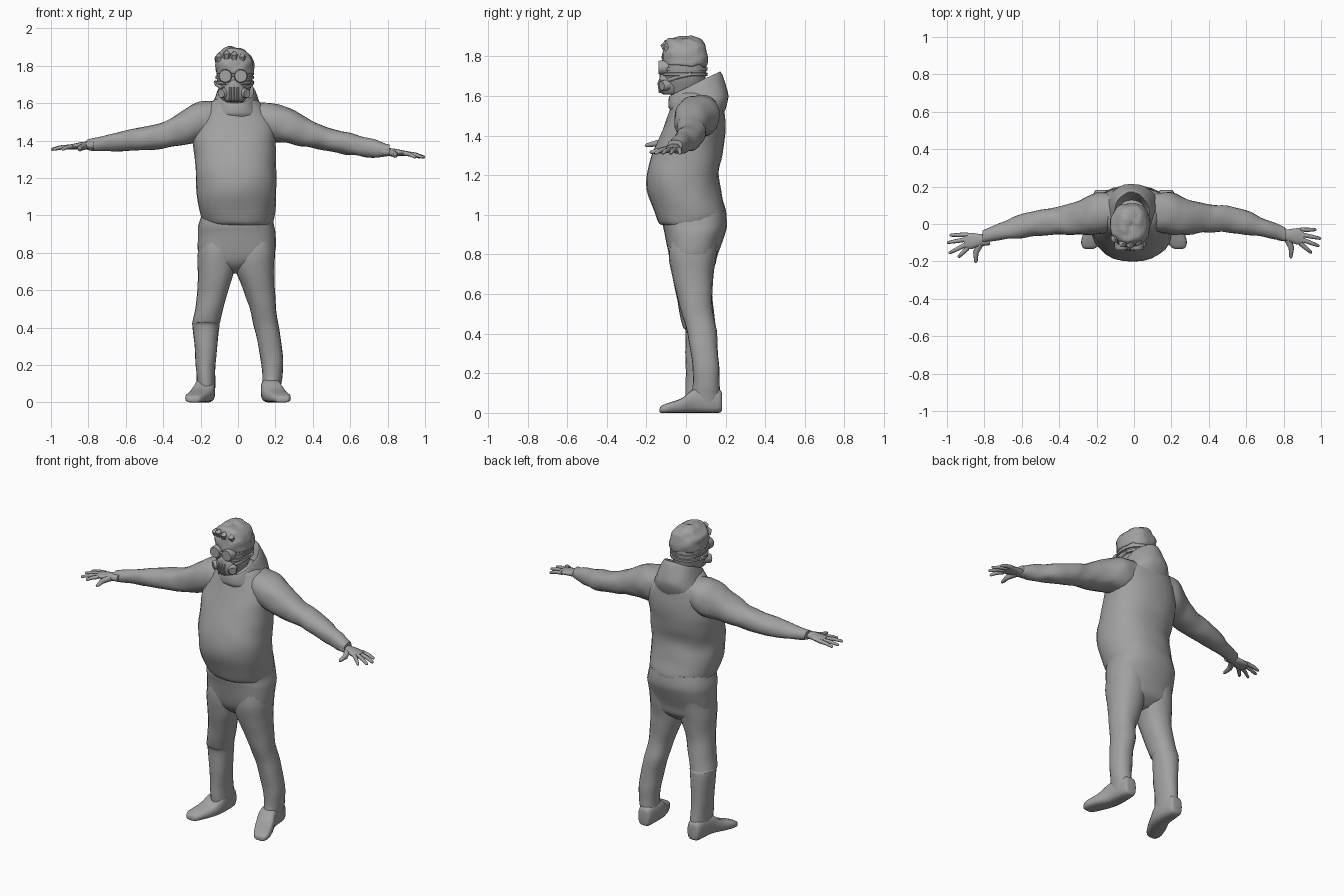
import bpy, bmesh, math
from mathutils import Vector, noise

grey = bpy.data.materials.new("cloth grey")
grey.diffuse_color = (0.36, 0.36, 0.36, 1)


def finish(bm, name, angle=50):
    bmesh.ops.recalc_face_normals(bm, faces=bm.faces)
    me = bpy.data.meshes.new(name)
    bm.to_mesh(me)
    bm.free()
    ob = bpy.data.objects.new(name, me)
    bpy.context.collection.objects.link(ob)
    me.materials.append(grey)
    bpy.context.view_layer.objects.active = ob
    ob.select_set(True)
    bpy.ops.object.shade_smooth_by_angle(angle=math.radians(angle))
    ob.select_set(False)
    return ob


def skin(bm, rings):
    """Join rings of points with quads and cap both ends."""
    rows = [[bm.verts.new(p) for p in r] for r in rings]
    n = len(rows[0])
    for a, b in zip(rows, rows[1:]):
        for i in range(n):
            bm.faces.new((a[i], a[(i + 1) % n], b[(i + 1) % n], b[i]))
    bm.faces.new(rows[0])
    bm.faces.new(rows[-1])


def spline(keys, steps):
    """Smoothly interpolate rows of numbers."""
    out = []
    for i in range(len(keys) - 1):
        k = [keys[max(i - 1, 0)], keys[i], keys[i + 1], keys[min(i + 2, len(keys) - 1)]]
        for s in range(steps):
            t = s / steps
            out.append([0.5 * (2 * b + (c - a) * t + (2 * a - 5 * b + 4 * c - d) * t * t
                               + (3 * b - a - 3 * c + d) * t ** 3) for a, b, c, d in zip(*k)])
    return out + [list(keys[-1])]


def loft(name, axis, keys, sides=28, steps=4, power=0.9, wrinkle=0.0, freq=9, tilted=False):
    """Rows are (position, a min, a max, b min, b max[, tilt]) for sections across an axis."""
    rings = []
    for row in spline(keys, steps):
        t, a0, a1, b0, b1 = row[:5]
        ring = []
        for i in range(sides):
            u = 2 * math.pi * i / sides
            c, s = math.cos(u), math.sin(u)
            c = math.copysign(abs(c) ** power, c)
            s = math.copysign(abs(s) ** power, s)
            a = (a0 + a1) / 2 + (a1 - a0) / 2 * c
            b = (b0 + b1) / 2 + (b1 - b0) / 2 * s
            p = {"z": Vector((a, b, t)), "x": Vector((t, b, a)), "y": Vector((a, t, b))}[axis]
            if tilted:
                p.z += row[5] * p.y
            if wrinkle:
                p += noise.noise_vector(p * freq) * wrinkle
            ring.append(p)
        rings.append(ring)
    bm = bmesh.new()
    skin(bm, rings)
    return finish(bm, name)


def tube(name, pts, radii, sides=8, squash=1.0):
    """Tapered tube through points."""
    pts = [Vector(p) for p in pts]
    rings = []
    for i, p in enumerate(pts):
        d = (pts[min(i + 1, len(pts) - 1)] - pts[max(i - 1, 0)]).normalized()
        side = d.cross(Vector((0, 0, 1)) if abs(d.z) < 0.9 else Vector((0, 1, 0))).normalized()
        up = side.cross(d)
        rings.append([p + radii[i] * (side * math.cos(2 * math.pi * k / sides)
                      + up * math.sin(2 * math.pi * k / sides) * squash) for k in range(sides)])
    bm = bmesh.new()
    skin(bm, rings)
    return finish(bm, name)


# Sweatshirt body with a round belly
loft("sweatshirt", "z", [
    (0.945, -.12, .16, -.11, .12), (0.955, -.17, .18, -.135, .17), (1.0, -.20, .195, -.155, .203),
    (1.1, -.222, .203, -.192, .185), (1.2, -.222, .207, -.2, .168), (1.3, -.232, .205, -.175, .185),
    (1.4, -.24, .205, -.133, .198), (1.5, -.22, .20, -.09, .198), (1.57, -.18, .15, -.07, .19),
    (1.61, -.13, .11, -.06, .15), (1.63, -.08, .06, -.04, .1)], wrinkle=.007)

# Trousers: seat and two legs
loft("trouser_seat", "z", [
    (1.02, -.19, .18, -.11, .2), (0.95, -.21, .19, -.115, .205), (0.9, -.213, .2, -.105, .195),
    (0.8, -.213, .198, -.087, .16), (0.74, -.18, .16, -.06, .145), (0.69, -.08, .05, -.0, .09)],
    power=.8, wrinkle=.005)
loft("left_trouser_leg", "z", [
    (0.88, -.2, -.01, -.08, .17), (0.8, -.214, -.0, -.085, .155), (0.7, -.216, -.018, -.07, .14),
    (0.6, -.22, -.05, -.048, .132), (0.5, -.23, -.078, -.03, .14), (0.43, -.243, -.095, -.018, .15),
    (0.4, -.243, -.1, -.005, .155), (0.2, -.226, -.12, -.002, .165), (0.08, -.22, -.12, 0, .175),
    (0.03, -.22, -.125, .01, .178)], sides=20, wrinkle=.006)
loft("right_trouser_leg", "z", [
    (0.88, .01, .19, -.08, .17), (0.8, -.02, .198, -.085, .155), (0.7, -.01, .196, -.07, .14),
    (0.6, .03, .198, -.045, .132), (0.5, .066, .203, -.025, .14), (0.4, .087, .22, .005, .155),
    (0.25, .12, .243, .03, .168), (0.15, .13, .236, .035, .17), (0.08, .13, .225, .02, .175),
    (0.03, .13, .22, .01, .178)], sides=20, wrinkle=.006)

# Shoes, splayed outward
for label, s in (("left", -1), ("right", 1)):
    loft(label + "_shoe", "y", [(y, s * a, s * b, z0, z1) for y, a, b, z0, z1 in (
        (.183, .15, .195, .02, .08), (.165, .13, .215, .0, .12), (.05, .122, .232, .0, .125),
        (-.02, .14, .26, .0, .075), (-.09, .175, .282, .0, .05), (-.125, .2, .275, .0, .035),
        (-.133, .22, .26, .005, .02))], sides=16, power=.65)

# Sleeves
loft("right_sleeve", "x", [
    (.05, 1.42, 1.61, -.03, .16), (.15, 1.4, 1.605, -.05, .17), (.21, 1.392, 1.595, -.06, .165),
    (.28, 1.38, 1.572, -.06, .135), (.4, 1.362, 1.502, -.045, .105), (.5, 1.345, 1.465, -.045, .098),
    (.6, 1.322, 1.438, -.06, .072), (.7, 1.312, 1.41, -.075, .03), (.78, 1.31, 1.388, -.093, -.005),
    (.81, 1.315, 1.38, -.095, -.02)], sides=20, wrinkle=.008, freq=13)
loft("left_sleeve", "x", [
    (-.05, 1.42, 1.61, -.03, .16), (-.17, 1.4, 1.61, -.05, .17), (-.24, 1.385, 1.595, -.06, .155),
    (-.3, 1.375, 1.555, -.06, .125), (-.4, 1.358, 1.5, -.06, .09), (-.5, 1.348, 1.475, -.065, .075),
    (-.6, 1.342, 1.453, -.072, .05), (-.7, 1.345, 1.43, -.085, .01), (-.78, 1.345, 1.41, -.1, -.025),
    (-.81, 1.35, 1.4, -.1, -.035)], sides=20, wrinkle=.008, freq=13)


# Hands: flat palm, four fingers and a thumb
def hand(label, s, dy, z0, z1, tips, thumb):
    loft(label + "_palm", "x", [
        (s * .77, z0 - .022, z0 + .022, dy - .028, dy + .028),
        (s * .83, z0 - .022, z0 + .018, dy - .036, dy + .032),
        (s * .87, z0 - .022, z0 + .01, dy - .05, dy + .038),
        (s * .91, z0 - .022, z0 + .002, dy - .048, dy + .036)], sides=12, steps=2)
    for i, (x, y) in enumerate(tips):
        root = Vector((s * .89, dy + .028 - .024 * i, z0 - .008))
        tip = Vector((s * x, y, z1))
        mid = root.lerp(tip, .55) + Vector((0, 0, .005))
        tube(f"{label}_finger_{i + 1}", [root, mid, tip.lerp(mid, .1), tip], [.013, .011, .008, .004])
    root = Vector((s * .82, dy - .015, z0 - .005))
    tip = Vector((s * thumb[0], thumb[1], z0 - .025))
    tube(label + "_thumb", [root, root.lerp(tip, .5) + Vector((s * .012, 0, 0)),
                            root.lerp(tip, .9), tip], [.02, .015, .01, .005])


hand("right", 1, -.06, 1.34, 1.31, ((.975, -.03), (1.0, -.078), (.99, -.118), (.95, -.155)), (.84, -.183))
hand("left", -1, -.085, 1.375, 1.352, ((.985, -.06), (1.0, -.1), (.99, -.157), (.94, -.178)), (.848, -.207))

# Hood: tilted collar, open at the top
loft("hood", "z", [
    (1.50, -.17, .15, -.07, .19, .1), (1.54, -.158, .137, -.08, .212, .15),
    (1.57, -.14, .12, -.088, .212, .25), (1.635, -.108, .088, -.085, .175, .46),
    (1.63, -.098, .078, -.075, .16, .46), (1.57, -.08, .06, -.04, .12, .3)],
    tilted=True, wrinkle=.006, freq=12)

# Head with knitted cap
loft("head", "z", [
    (1.56, -.07, .03, -.05, .08), (1.62, -.085, .045, -.085, .075), (1.68, -.105, .068, -.11, .095),
    (1.74, -.114, .079, -.115, .104), (1.77, -.114, .08, -.112, .104)])
loft("cap", "z", [
    (1.755, -.116, .079, -.115, .105), (1.765, -.123, .086, -.122, .111), (1.81, -.123, .085, -.122, .111),
    (1.85, -.12, .07, -.115, .1), (1.878, -.1, .045, -.095, .08), (1.892, -.07, .01, -.065, .05),
    (1.897, -.05, -.02, -.04, .02)], wrinkle=.013, freq=22)

# Head straps
for i, z in enumerate((1.737, 1.71)):
    loft(f"head_strap_{i + 1}", "z", [
        (z - .009, -.112, .077, -.112, .1), (z - .007, -.12, .084, -.12, .109),
        (z + .007, -.121, .085, -.121, .11), (z + .009, -.112, .077, -.112, .1)], steps=1)

# Goggles with raised rims and a nose bridge
for label, x in (("left", -.068), ("right", .015)):
    tube(label + "_goggle", [(x, -.085, 1.745), (x, -.13, 1.745), (x, -.138, 1.745),
                             (x, -.138, 1.745), (x, -.128, 1.745), (x, -.134, 1.745)],
         [.036, .036, .032, .026, .025, .005], sides=20)
tube("goggle_bridge", [(-.045, -.122, 1.748), (-.026, -.128, 1.75), (-.008, -.122, 1.748)], [.007] * 3)

# Respirator mask with side filters and front ribs
loft("mask", "z", [
    (1.607, -.055, .012, -.105, -.03), (1.615, -.07, .028, -.125, -.02), (1.65, -.085, .045, -.133, -.02),
    (1.685, -.075, .035, -.133, -.03), (1.715, -.045, .005, -.132, -.04), (1.725, -.03, -.012, -.12, -.05)],
    sides=16, power=.8)
for label, s in (("left", -1), ("right", 1)):
    c = Vector((-.021 + s * .052, -.1, 1.655))
    d = Vector((s * .6, -.8, -.1)).normalized()
    tube(label + "_filter", [c - d * .02, c + d * .022, c + d * .028, c + d * .026],
         [.027, .027, .022, .012], sides=14)
    tube(label + "_mask_strap", [(-.021 + s * .06, -.09, 1.68), (-.021 + s * .094, -.03, 1.70),
                                 (-.021 + s * .099, .03, 1.712)], [.01] * 3)
for i in range(3):
    x = -.041 + .02 * i
    tube(f"mask_rib_{i + 1}", [(x, -.13, 1.685), (x, -.139, 1.665), (x, -.132, 1.615)], [.006] * 3, sides=6)

# Hair tufts showing at the front of the cap
for i, (x, y, z) in enumerate(((-.1, -.07, 1.85), (-.06, -.095, 1.865), (-.02, -.1, 1.86), (.02, -.085, 1.85))):
    tube(f"hair_tuft_{i + 1}", [(x, y, z - .02), (x * 1.02, y - .012, z), (x, y - .005, z + .016)],
         [.022, .02, .005], sides=6)
